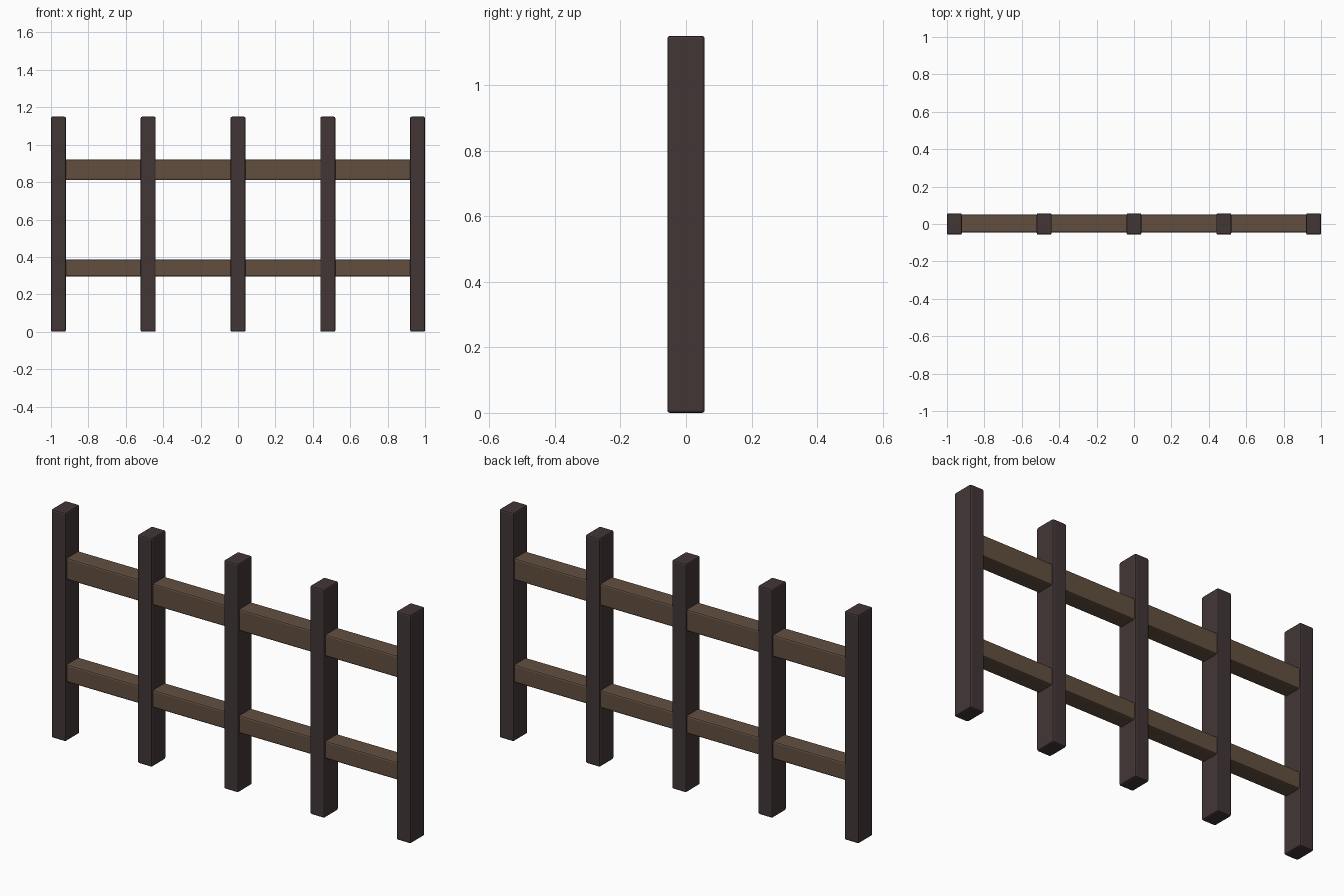
import bpy

if "Cube" in bpy.data.objects:
    bpy.data.objects.remove(bpy.data.objects["Cube"])


def material(name, rgb):
    m = bpy.data.materials.new(name)
    m.diffuse_color = (*rgb, 1.0)
    m.use_nodes = True
    m.node_tree.nodes["Principled BSDF"].inputs["Base Color"].default_value = m.diffuse_color
    return m


dark_wood = material("dark_wood", (0.055, 0.037, 0.037))
brown_wood = material("brown_wood", (0.122, 0.078, 0.051))


def beam(name, size, centre, mat, bevel):
    """Box with softened edges."""
    bpy.ops.mesh.primitive_cube_add(size=1, location=centre)
    ob = bpy.context.object
    ob.name = name
    ob.scale = size
    bpy.ops.object.transform_apply(location=False, rotation=False, scale=True)
    ob.data.materials.append(mat)
    mod = ob.modifiers.new("soft_edges", 'BEVEL')
    mod.width = bevel
    mod.segments = 2
    return ob


# Five upright posts
for i in range(5):
    beam(f"post_{i + 1}", (0.08, 0.114, 1.15), (-0.96 + 0.48 * i, 0, 0.575),
         dark_wood, 0.008)

# Two rails running through the posts, ends hidden in the outer posts
beam("lower_rail", (1.92, 0.096, 0.09), (0, 0.002, 0.34), brown_wood, 0.008)
beam("upper_rail", (1.92, 0.096, 0.11), (0, 0.002, 0.865), brown_wood, 0.008)
